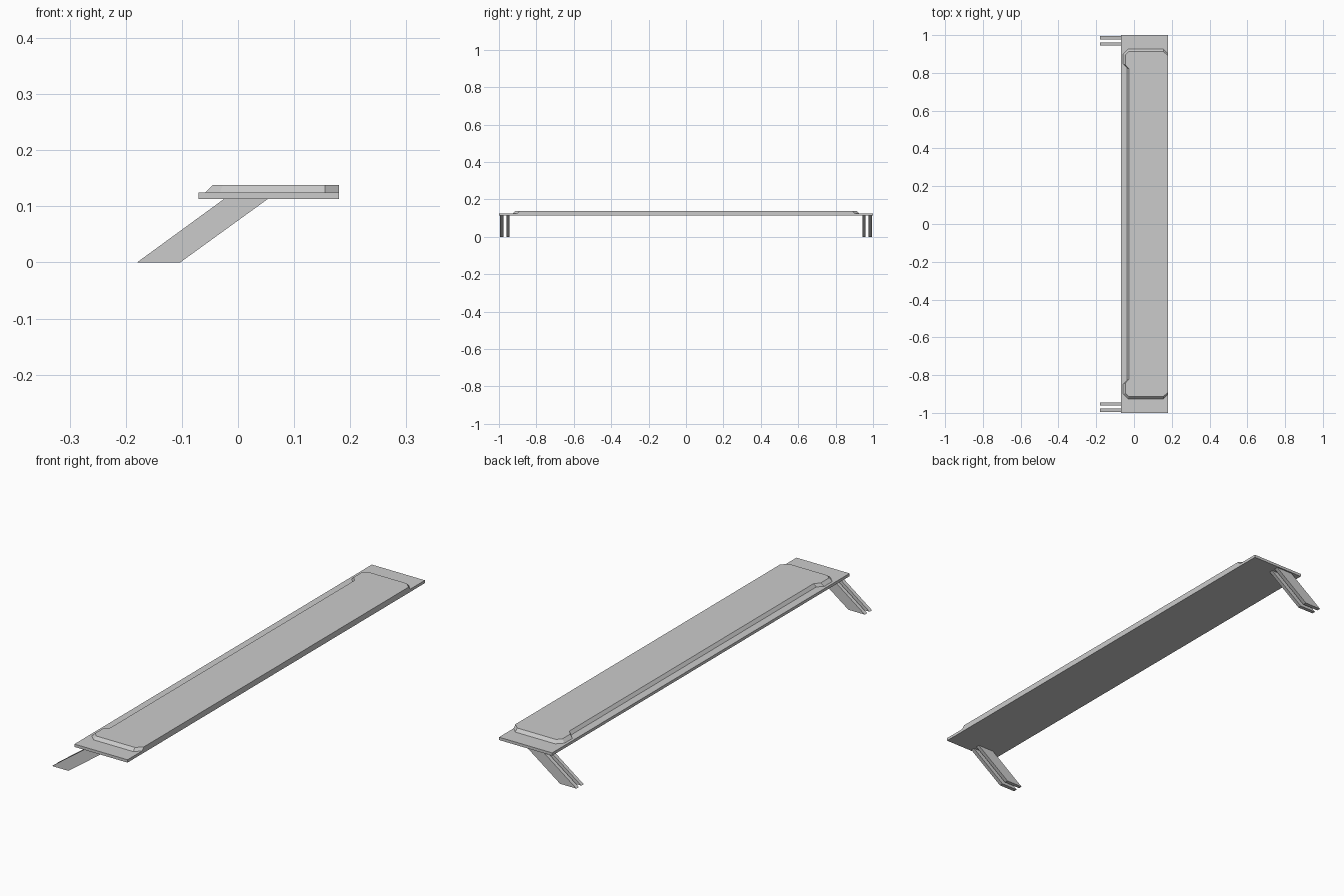
import bpy
import bmesh

if "Cube" in bpy.data.objects:
    bpy.data.objects.remove(bpy.data.objects["Cube"])


def loft(name, lower, upper):
    """Solid between two matching closed loops of 3D points."""
    bm = bmesh.new()
    a = [bm.verts.new(p) for p in lower]
    b = [bm.verts.new(p) for p in upper]
    n = len(a)
    bm.faces.new(a[::-1])
    bm.faces.new(b)
    for i in range(n):
        j = (i + 1) % n
        bm.faces.new((a[i], a[j], b[j], b[i]))
    bmesh.ops.recalc_face_normals(bm, faces=bm.faces[:])
    mesh = bpy.data.meshes.new(name)
    bm.to_mesh(mesh)
    bm.free()
    ob = bpy.data.objects.new(name, mesh)
    bpy.context.collection.objects.link(ob)
    return ob


def mirrored_loop(half, z):
    """Complete a half outline by reflecting it across y = 0."""
    full = half + [(x, -y) for x, y in reversed(half)]
    return [(x, y, z) for x, y in full]


Z_LEG, Z_PLATE, Z_TOP = 0.113, 0.125, 0.138

# flat base board
board = [(0.18, 1.0), (-0.07, 1.0)]
loft("base_board", mirrored_loop(board, Z_LEG), mirrored_loop(board, Z_PLATE))

# raised panel with sloped edges and wider clipped ends
foot = [(0.18, 0.902), (0.155, 0.926), (-0.032, 0.926),
        (-0.058, 0.900), (-0.058, 0.847), (-0.036, 0.825)]
crown = [(0.18, 0.890), (0.155, 0.914), (-0.027, 0.914),
         (-0.045, 0.896), (-0.045, 0.842), (-0.026, 0.821)]
loft("raised_panel", mirrored_loop(foot, Z_PLATE), mirrored_loop(crown, Z_TOP))

# paired slanted support struts at each end
strut = [(-0.18, 0.0), (-0.103, 0.0), (0.053, Z_LEG), (-0.025, Z_LEG)]
for end, side in (("front", -1), ("back", 1)):
    for place, y0, y1 in (("inner", 0.945, 0.961), ("outer", 0.977, 0.994)):
        loft(f"{end}_{place}_strut",
             [(x, side * y0, z) for x, z in strut],
             [(x, side * y1, z) for x, z in strut])
